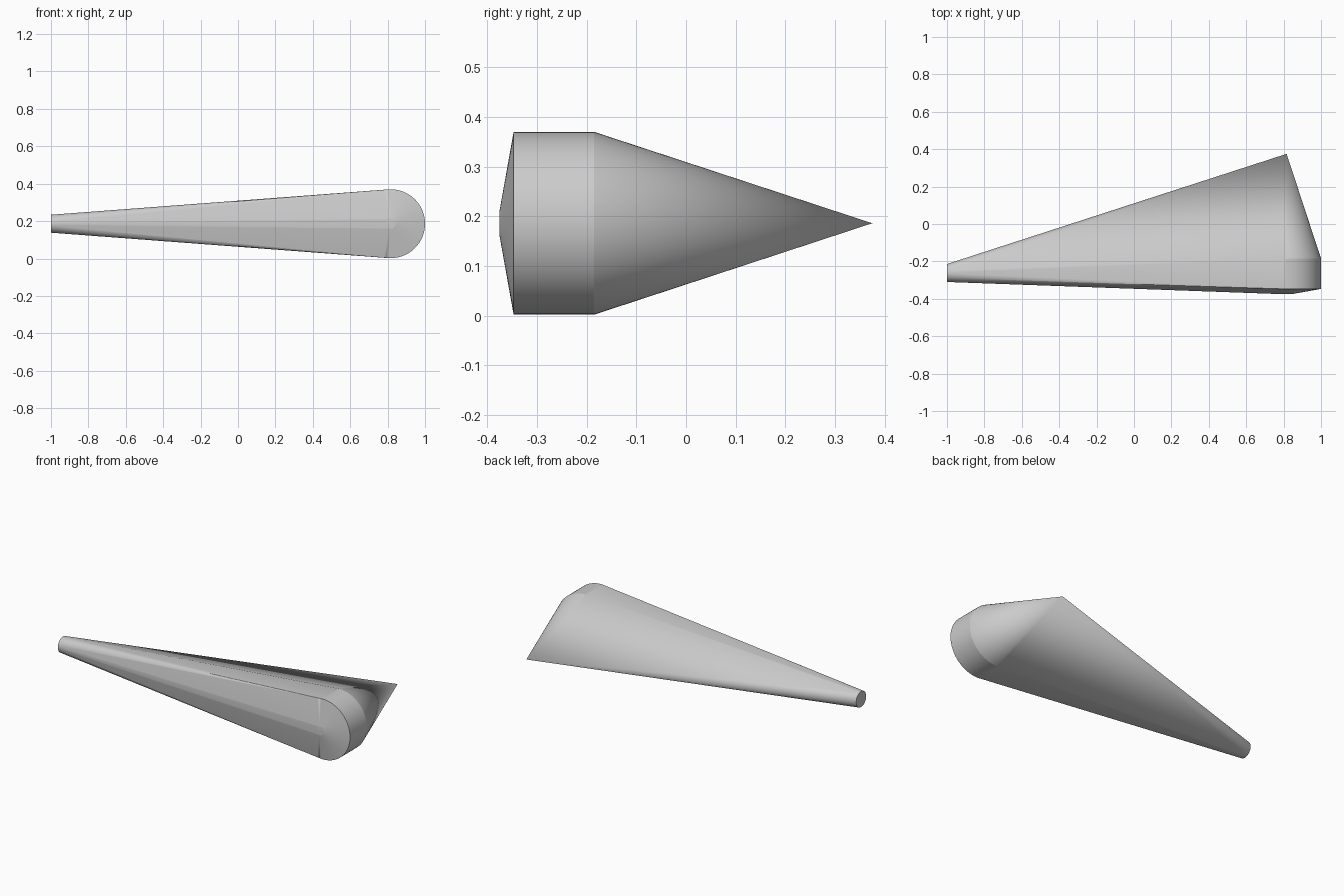
import bpy, bmesh, math

old = bpy.data.objects.get("Cube")
if old:
    bpy.data.objects.remove(old, do_unlink=True)

SEGMENTS = 96
MID_Z = 0.186


def ring(bm, radius, place):
    """Add a circle of points; place maps two circle offsets to a position."""
    for i in range(SEGMENTS):
        a = 2 * math.pi * i / SEGMENTS
        bm.verts.new(place(radius * math.cos(a), radius * math.sin(a)))


# Plain grey finish
grey = bpy.data.materials.new("plain grey")
grey.use_nodes = True
colour = (0.6, 0.6, 0.6, 1)
grey.diffuse_color = colour
grey.node_tree.nodes["Principled BSDF"].inputs["Base Color"].default_value = colour

bm = bmesh.new()

# Wide end: a spinning-top profile (radius, y) around the y axis
for radius, y in ((0.027, -0.375), (0.184, -0.347), (0.184, -0.185)):
    ring(bm, radius, lambda u, v: (0.816 + u, y, MID_Z + v))
bm.verts.new((0.816, 0.375, MID_Z))

# Narrow end: a small disc facing -x
ring(bm, 0.048, lambda u, v: (-1, -0.262 + u, MID_Z + v))

# Stretch one skin around both ends
hull = bmesh.ops.convex_hull(bm, input=bm.verts)
loose = {g for g in hull["geom_interior"] + hull["geom_unused"]
         if isinstance(g, bmesh.types.BMVert)}
bmesh.ops.delete(bm, geom=list(loose), context="VERTS")
bmesh.ops.dissolve_limit(bm, angle_limit=math.radians(0.1),
                         verts=bm.verts, edges=bm.edges)
bmesh.ops.recalc_face_normals(bm, faces=bm.faces)

mesh = bpy.data.meshes.new("tapered_wedge")
bm.to_mesh(mesh)
bm.free()
mesh.materials.append(grey)
wedge = bpy.data.objects.new("tapered_wedge", mesh)
bpy.context.collection.objects.link(wedge)

# Smooth the round sides, keep the rims crisp
bpy.context.view_layer.objects.active = wedge
wedge.select_set(True)
bpy.ops.object.shade_smooth_by_angle(angle=math.radians(8))
